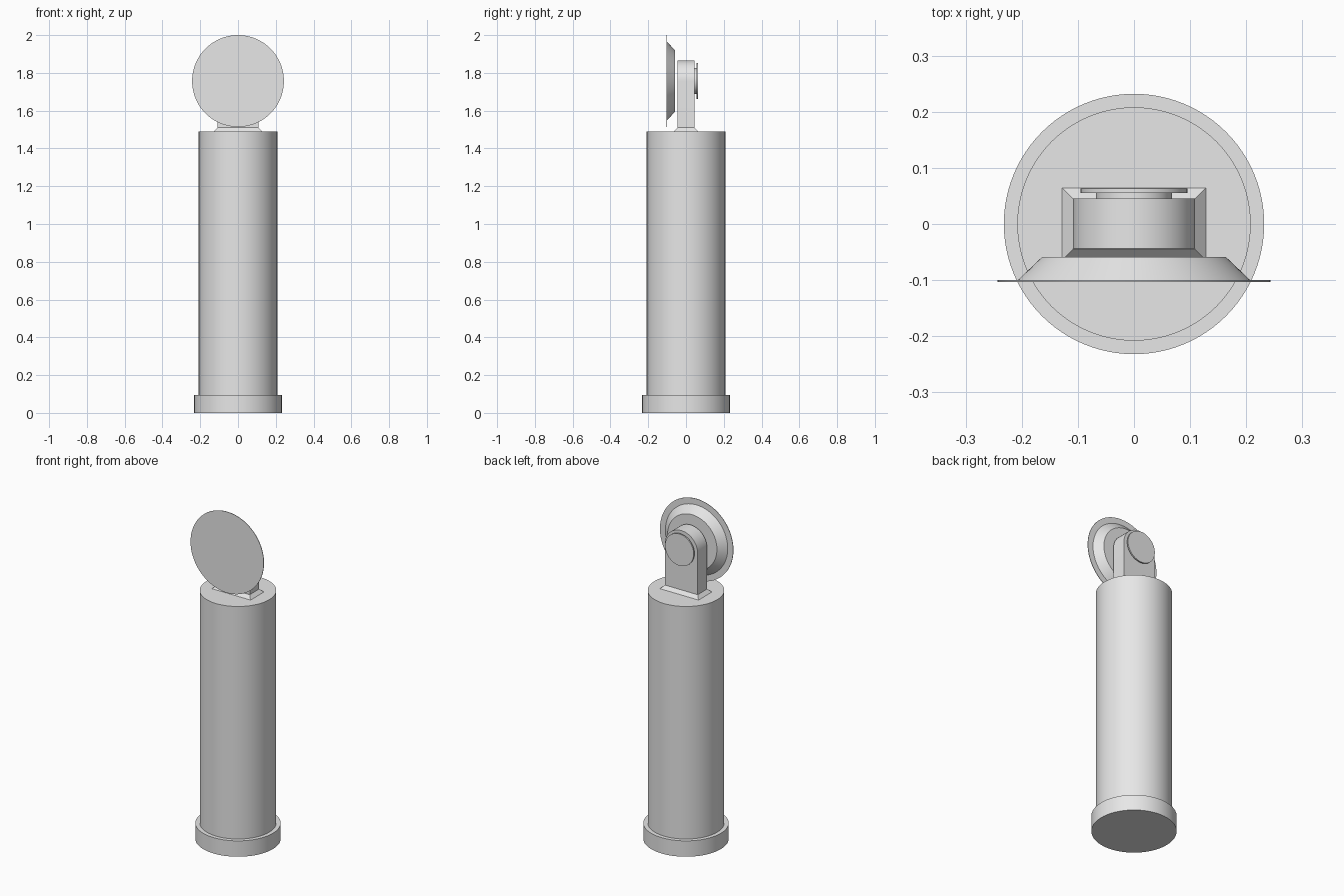
import bpy, bmesh
from math import cos, sin, pi, radians
from mathutils import Matrix

cube = bpy.data.objects.get("Cube")
if cube:
    bpy.data.objects.remove(cube, do_unlink=True)

grey = bpy.data.materials.new("light grey")
grey.use_nodes = True
grey.diffuse_color = (0.8, 0.8, 0.8, 1)
grey.node_tree.nodes["Principled BSDF"].inputs["Base Color"].default_value = (0.8, 0.8, 0.8, 1)

HEAD_Z = 1.757      # height of the head's axis
BODY_TOP = 1.49


def loft(name, rings, smooth=True):
    """Join equal rings of points into a closed solid."""
    bm = bmesh.new()
    loops = [[bm.verts.new(p) for p in ring] for ring in rings]
    n = len(loops[0])
    for a, b in zip(loops, loops[1:]):
        for i in range(n):
            j = (i + 1) % n
            bm.faces.new((a[i], a[j], b[j], b[i]))
    bm.faces.new(loops[0])
    bm.faces.new(loops[-1])
    bmesh.ops.recalc_face_normals(bm, faces=bm.faces)
    mesh = bpy.data.meshes.new(name)
    bm.to_mesh(mesh)
    bm.free()
    mesh.materials.append(grey)
    obj = bpy.data.objects.new(name, mesh)
    bpy.context.collection.objects.link(obj)
    if smooth:
        bpy.ops.object.select_all(action='DESELECT')
        obj.select_set(True)
        bpy.context.view_layer.objects.active = obj
        bpy.ops.object.shade_smooth_by_angle(angle=radians(30))
    return obj


def turned(name, profile, facing_back=False, sides=96):
    """Round part from (radius, position) pairs, about z or the head's y axis."""
    rings = []
    for r, t in profile:
        pts = [(r * cos(2 * pi * i / sides), r * sin(2 * pi * i / sides)) for i in range(sides)]
        rings.append([(u, t, HEAD_Z + v) if facing_back else (u, v, t) for u, v in pts])
    return loft(name, rings)


# Post with its wider base collar
turned("post", [(0.232, 0), (0.232, 0.095), (0.208, 0.095), (0.208, BODY_TOP)])

# Sloped foot under the bracket
def rectangle(x, y, z):
    return [(-x, -y, z), (x, -y, z), (x, y, z), (-x, y, z)]

loft("bracket_foot", [rectangle(0.128, 0.064, BODY_TOP),
                      rectangle(0.109, 0.045, BODY_TOP + 0.02)], smooth=False)

# Upright bracket with a round top
half = 0.109
outline = [(-half, BODY_TOP + 0.01), (half, BODY_TOP + 0.01)]
outline += [(half * cos(pi * i / 40), HEAD_Z + half * sin(pi * i / 40)) for i in range(41)]
loft("bracket", [[(x, y, z) for x, z in outline] for y in (-0.044, 0.045)])

# Front disc and the tapered housing behind it
turned("front_disc", [(0.243, -0.103), (0.243, -0.1)], True)
turned("disc_housing", [(0.207, -0.1), (0.164, -0.059)], True)

# Knob on the back of the bracket
turned("back_knob", [(0.068, 0.045), (0.068, 0.055), (0.095, 0.055), (0.095, 0.063)], True)
